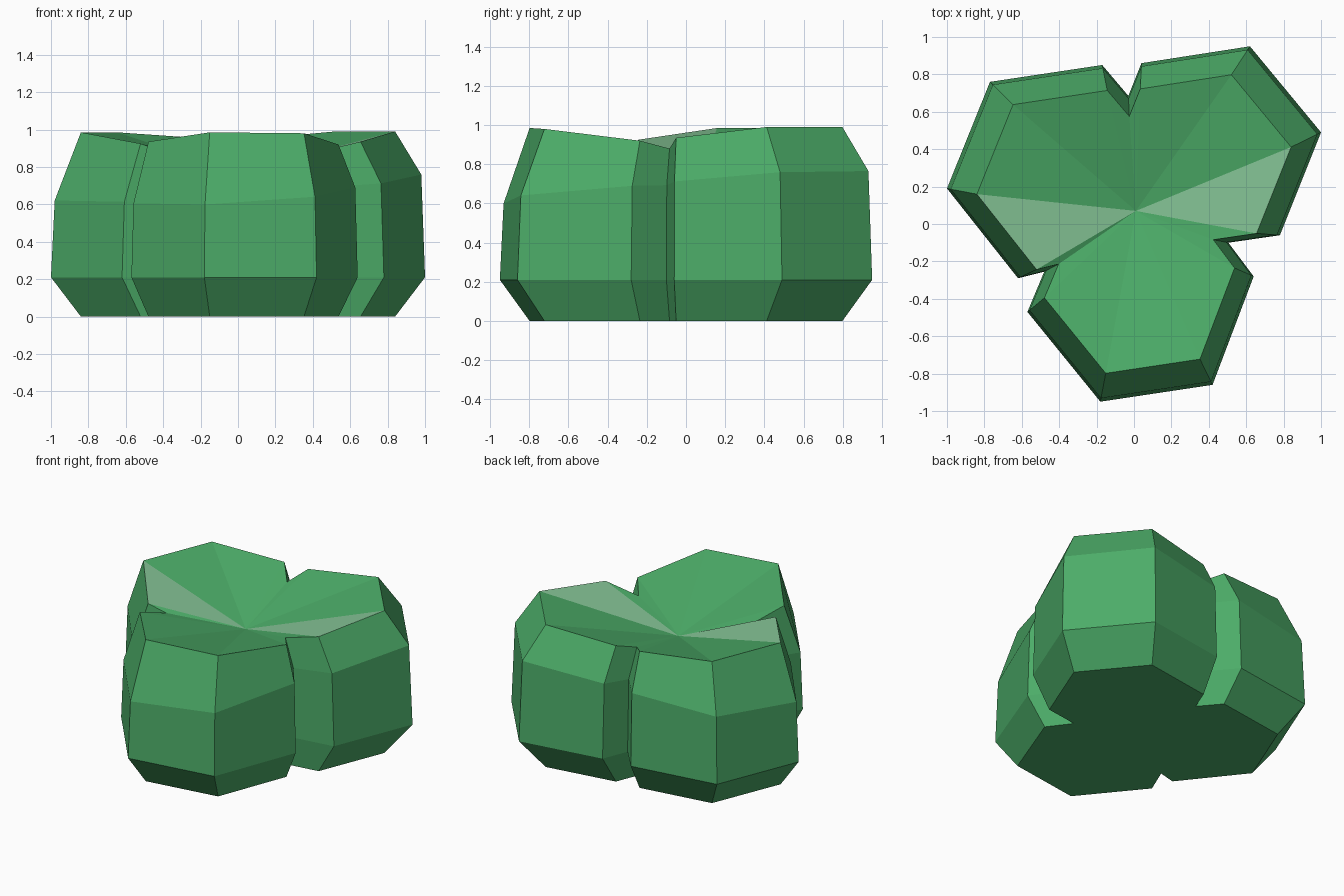
import bpy, bmesh

if "Cube" in bpy.data.objects:
    bpy.data.objects.remove(bpy.data.objects["Cube"])

# Two flat greens
def material(name, rgb):
    m = bpy.data.materials.new(name)
    m.diffuse_color = (*rgb, 1)
    m.use_nodes = True
    m.node_tree.nodes["Principled BSDF"].inputs["Base Color"].default_value = m.diffuse_color
    return m

leaf = material("leaf green", (0.072, 0.413, 0.138))
pale = material("pale green", (0.235, 0.555, 0.305))

# Widest outline: three lobes of four corners, each followed by a notch
# (x, y, height of the top rim at that corner)
outline = [
    (0.78, -0.06, 0.935), (1.00, 0.49, 0.99), (0.62, 0.95, 0.99), (0.04, 0.86, 0.945), (-0.03, 0.685, 0.895),
    (-0.17, 0.85, 0.95), (-0.77, 0.76, 0.985), (-1.00, 0.19, 0.985), (-0.62, -0.29, 0.925), (-0.48, -0.255, 0.88),
    (-0.57, -0.47, 0.935), (-0.18, -0.95, 0.985), (0.42, -0.86, 0.98), (0.64, -0.28, 0.92), (0.505, -0.10, 0.88),
]
n = len(outline)

bm = bmesh.new()

def ring(scale, height):
    return [bm.verts.new((x * scale, y * scale, height(x, y, top))) for x, y, top in outline]

# Base, lower bulge, tilted shoulder and rim
rings = [
    ring(0.84, lambda x, y, top: 0),
    ring(1.00, lambda x, y, top: 0.21),
    ring(0.98, lambda x, y, top: 0.669 + 0.06 * x + 0.062 * y),
    ring(0.84, lambda x, y, top: top),
]
for low, high in zip(rings, rings[1:]):
    for i in range(n):
        j = (i + 1) % n
        bm.faces.new((low[i], low[j], high[j], high[i]))
bm.faces.new(rings[0][::-1])

# Sunken top: fan to a low centre, with two pale wedges
centre = bm.verts.new((0.01, 0.07, 0.77))
for i in range(n):
    f = bm.faces.new((rings[-1][i], rings[-1][(i + 1) % n], centre))
    f.material_index = 1 if i in (0, 7) else 0

bmesh.ops.recalc_face_normals(bm, faces=bm.faces)
mesh = bpy.data.meshes.new("lobed_bush")
bm.to_mesh(mesh)
bm.free()
mesh.materials.append(leaf)
mesh.materials.append(pale)
bush = bpy.data.objects.new("lobed_bush", mesh)
bpy.context.collection.objects.link(bush)
